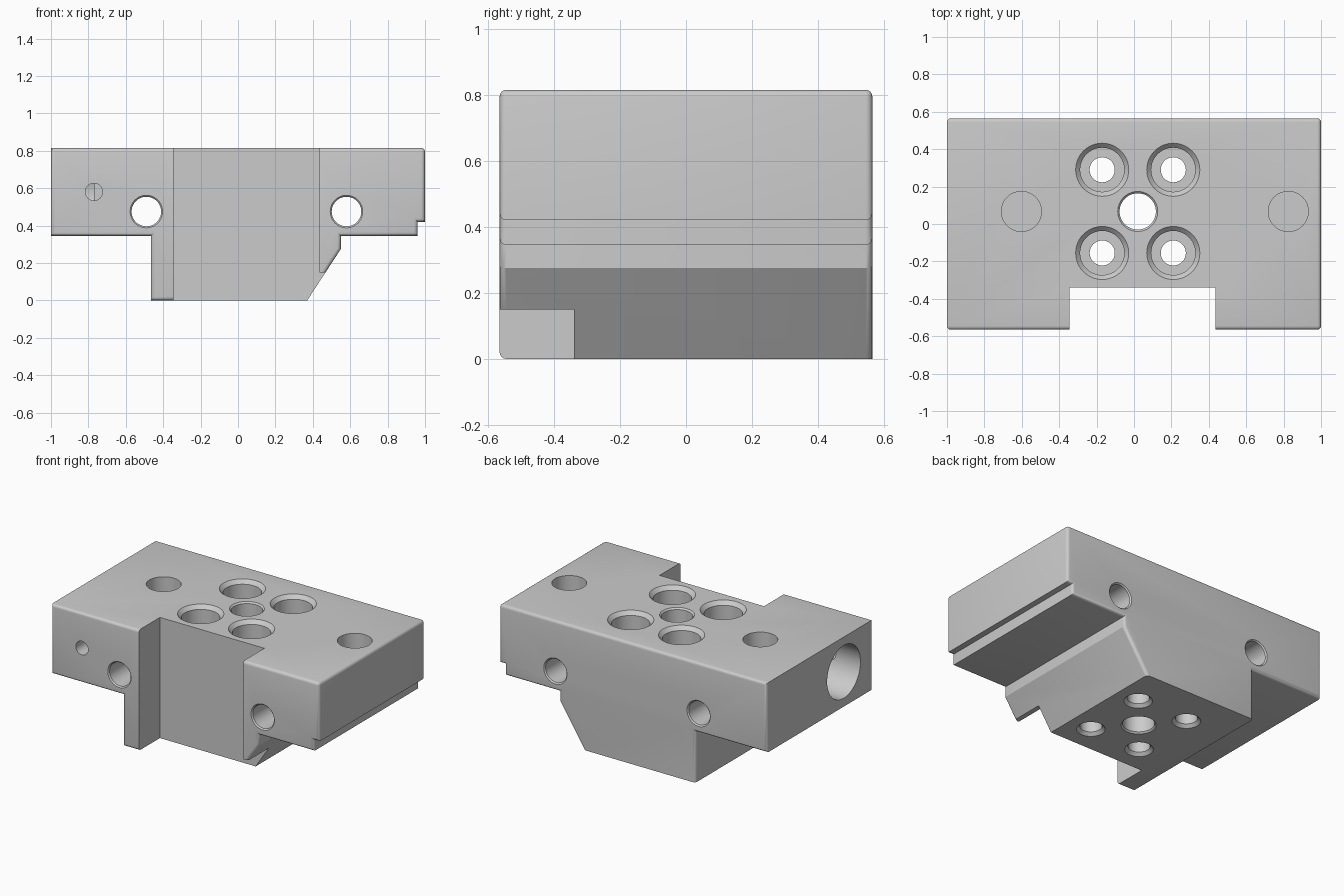
import bpy, bmesh, math
from mathutils import Matrix, Vector

if "Cube" in bpy.data.objects:
    bpy.data.objects.remove(bpy.data.objects["Cube"], do_unlink=True)

grey = bpy.data.materials.new("machined grey")
grey.use_nodes = True
grey.diffuse_color = (0.6, 0.6, 0.6, 1)
grey.node_tree.nodes["Principled BSDF"].inputs["Base Color"].default_value = (0.6, 0.6, 0.6, 1)

HALF, TOP = 0.565, 0.815


def make_object(name, bm):
    bmesh.ops.recalc_face_normals(bm, faces=bm.faces)
    mesh = bpy.data.meshes.new(name)
    bm.to_mesh(mesh)
    bm.free()
    mesh.materials.append(grey)
    obj = bpy.data.objects.new(name, mesh)
    bpy.context.collection.objects.link(obj)
    return obj


# Block: front profile pulled through the depth
profile = [(-1, 0.345), (-0.465, 0.345), (-0.465, 0), (0.37, 0), (0.55, 0.275),
           (0.55, 0.345), (0.96, 0.345), (0.96, 0.42), (1, 0.42), (1, TOP), (-1, TOP)]
bm = bmesh.new()
face = bm.faces.new([bm.verts.new((x, -HALF, z)) for x, z in profile])
pulled = bmesh.ops.extrude_face_region(bm, geom=[face])["geom"]
bmesh.ops.translate(bm, vec=(0, 2 * HALF, 0),
                    verts=[v for v in pulled if isinstance(v, bmesh.types.BMVert)])


# Rounded outlines on front and back, and the upper edge of the stepped side
def is_rounded(edge):
    a, b = (v.co for v in edge.verts)
    if abs(a.y - b.y) < 0.01:
        return not (a.y > 0 and max(a.z, b.z) < 0.01)
    return a.x > 0.99 and a.z > 0.8


bmesh.ops.bevel(bm, geom=[e for e in bm.edges if is_rounded(e)], offset=0.02,
                segments=4, profile=0.5, affect='EDGES')
block = make_object("clamp_block", bm)


def cut(bm):
    cutter = make_object("cutter", bm)
    cutter.hide_render = True
    mod = block.modifiers.new("cut", 'BOOLEAN')
    mod.operation, mod.solver, mod.object = 'DIFFERENCE', 'EXACT', cutter
    bpy.context.view_layer.objects.active = block
    bpy.ops.object.modifier_apply(modifier=mod.name)
    bpy.data.objects.remove(cutter, do_unlink=True)


def cut_box(low, high):
    low, high = Vector(low), Vector(high)
    bm = bmesh.new()
    bmesh.ops.create_cube(bm, size=1)
    bmesh.ops.scale(bm, vec=high - low, verts=bm.verts)
    bmesh.ops.translate(bm, vec=(low + high) / 2, verts=bm.verts)
    cut(bm)


def cut_hole(start, direction, steps, sides=48):
    """Turned hole: steps are (radius, depth) pairs along the direction."""
    bm = bmesh.new()
    rings = [[bm.verts.new((r * math.cos(math.tau * i / sides),
                            r * math.sin(math.tau * i / sides), d))
              for i in range(sides)] for r, d in steps]
    for a, b in zip(rings, rings[1:]):
        for i in range(sides):
            j = (i + 1) % sides
            bm.faces.new((a[i], a[j], b[j], b[i]))
    bm.faces.new(rings[0])
    bm.faces.new(rings[-1])
    turn = Vector(direction).to_track_quat('Z', 'Y').to_matrix().to_4x4()
    bm.transform(Matrix.Translation(start) @ turn)
    cut(bm)


def through(radius, rim, length):
    c = rim - radius
    return [(rim, -0.05), (rim, 0), (radius, c), (radius, length - c),
            (rim, length), (rim, length + 0.05)]


# Front notch and the shortened foot beside it
cut_box((-0.345, -0.8, -0.2), (0.435, -0.34, 1))
cut_box((0.3, -0.8, -0.2), (0.6, -0.34, 0.15))

# Counterbored screw holes
for x in (-0.17, 0.21):
    for y in (-0.155, 0.29):
        cut_hole((x, y, TOP), (0, 0, -1),
                 [(0.142, -0.05), (0.142, 0), (0.118, 0.025), (0.118, 0.4), (0.067, 0.4),
                  (0.067, TOP - 0.02), (0.087, TOP), (0.087, TOP + 0.05)])

# Centre hole, cross holes, blind dowel holes
cut_hole((0.02, 0.067, TOP), (0, 0, -1), through(0.097, 0.107, TOP))
for x in (-0.49, 0.58):
    cut_hole((x, -HALF, 0.475), (0, 1, 0), through(0.079, 0.087, 2 * HALF))
for x in (-0.602, 0.825):
    cut_hole((x, 0.067, TOP), (0, 0, -1), [(0.107, -0.05), (0.107, 0.22)])

# Side bore and the small hole that meets it
cut_hole((-1, -0.255, 0.58), (1, 0, 0), [(0.178, -0.05), (0.178, 0.23)])
cut_hole((-0.77, -HALF, 0.58), (0, 1, 0), [(0.046, -0.05), (0.046, 0.25)], 32)

bpy.ops.object.select_all(action='DESELECT')
block.select_set(True)
bpy.context.view_layer.objects.active = block
bpy.ops.object.shade_smooth_by_angle(angle=math.radians(30))
